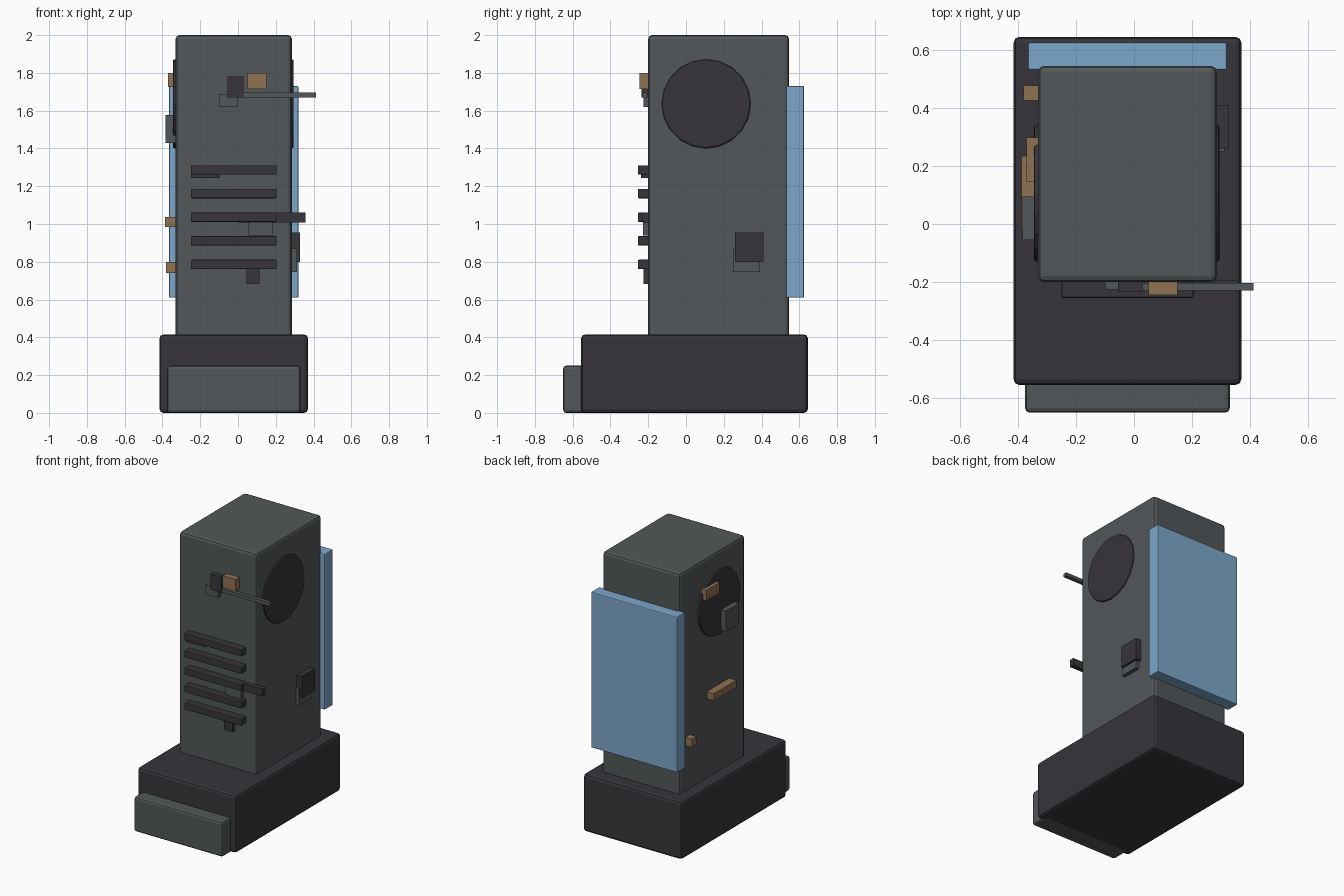
import bpy
import math

if "Cube" in bpy.data.objects:
    bpy.data.objects.remove(bpy.data.objects["Cube"], do_unlink=True)


def material(name, rgb):
    m = bpy.data.materials.new(name)
    m.use_nodes = True
    color = (*rgb, 1)
    m.diffuse_color = color
    m.node_tree.nodes["Principled BSDF"].inputs["Base Color"].default_value = color
    return m


charcoal = material("charcoal", (0.038, 0.035, 0.043))
grey = material("slate grey", (0.086, 0.096, 0.1))
blue = material("pale blue", (0.2, 0.39, 0.6))
tan = material("tan", (0.28, 0.17, 0.085))


def finish(obj, name, mat, bevel):
    obj.name = name
    obj.data.materials.append(mat)
    if bevel:
        mod = obj.modifiers.new("edge rounding", "BEVEL")
        mod.width = bevel
        mod.segments = 2
        mod.limit_method = "ANGLE"
        mod.angle_limit = math.radians(40)
    return obj


def box(name, mat, x, y, z, bevel=0.0):
    """Box given by its (low, high) extent on each axis."""
    spans = (x, y, z)
    bpy.ops.mesh.primitive_cube_add(size=1, location=[(a + b) / 2 for a, b in spans])
    obj = bpy.context.object
    obj.scale = [b - a for a, b in spans]
    bpy.ops.object.transform_apply(location=False, rotation=False, scale=True)
    return finish(obj, name, mat, bevel)


# Main masses
box("base", charcoal, (-0.415, 0.37), (-0.555, 0.645), (0, 0.415), 0.02)
box("front_step", grey, (-0.375, 0.33), (-0.65, -0.5), (0, 0.25), 0.015)
box("tower", grey, (-0.33, 0.285), (-0.2, 0.545), (0.35, 2.0), 0.02)
box("back_panel", blue, (-0.365, 0.32), (0.53, 0.625), (0.61, 1.73), 0.006)

# Round disc showing on both sides of the tower
bpy.ops.mesh.primitive_cylinder_add(vertices=20, radius=0.236, depth=0.64,
                                    location=(-0.025, 0.107, 1.636),
                                    rotation=(0, math.pi / 2, 0))
finish(bpy.context.object, "side_disc", charcoal, 0.01)

# Front vent bars
for i in range(5):
    z = 1.286 - i * 0.125
    box(f"vent_bar_{i + 1}", charcoal, (-0.25, 0.205), (-0.255, -0.19),
        (z - 0.025, z + 0.025), 0.006)

# Small fittings on the front
box("front_upper_block", charcoal, (-0.055, 0.03), (-0.235, -0.19), (1.67, 1.78))
box("front_tan_block", tan, (0.05, 0.15), (-0.245, -0.19), (1.715, 1.80))
box("front_upper_plate", grey, (-0.10, 0.0), (-0.225, -0.19), (1.62, 1.685))
box("upper_rod", grey, (0.025, 0.412), (-0.23, -0.203), (1.67, 1.695))
box("lower_rod", charcoal, (0.0, 0.357), (-0.23, -0.195), (1.007, 1.06))
box("front_lower_plate", grey, (0.055, 0.185), (-0.228, -0.19), (0.94, 1.01))
box("front_strip", charcoal, (-0.25, -0.095), (-0.238, -0.19), (1.243, 1.30))
box("front_lower_block", charcoal, (0.045, 0.115), (-0.226, -0.19), (0.683, 0.78))

# Fittings on the +x side
box("left_block", charcoal, (0.27, 0.327), (0.26, 0.41), (0.80, 0.955))
box("left_plate", grey, (0.27, 0.312), (0.25, 0.39), (0.745, 0.87))

# Fittings on the -x side
box("right_upper_block", tan, (-0.37, -0.32), (0.145, 0.298), (1.725, 1.80))
box("right_disc_block", grey, (-0.385, -0.32), (-0.055, 0.095), (1.43, 1.577))
box("right_long_bar", tan, (-0.387, -0.32), (-0.02, 0.235), (0.985, 1.037))
box("right_small_block", tan, (-0.38, -0.32), (0.425, 0.477), (0.74, 0.80))
